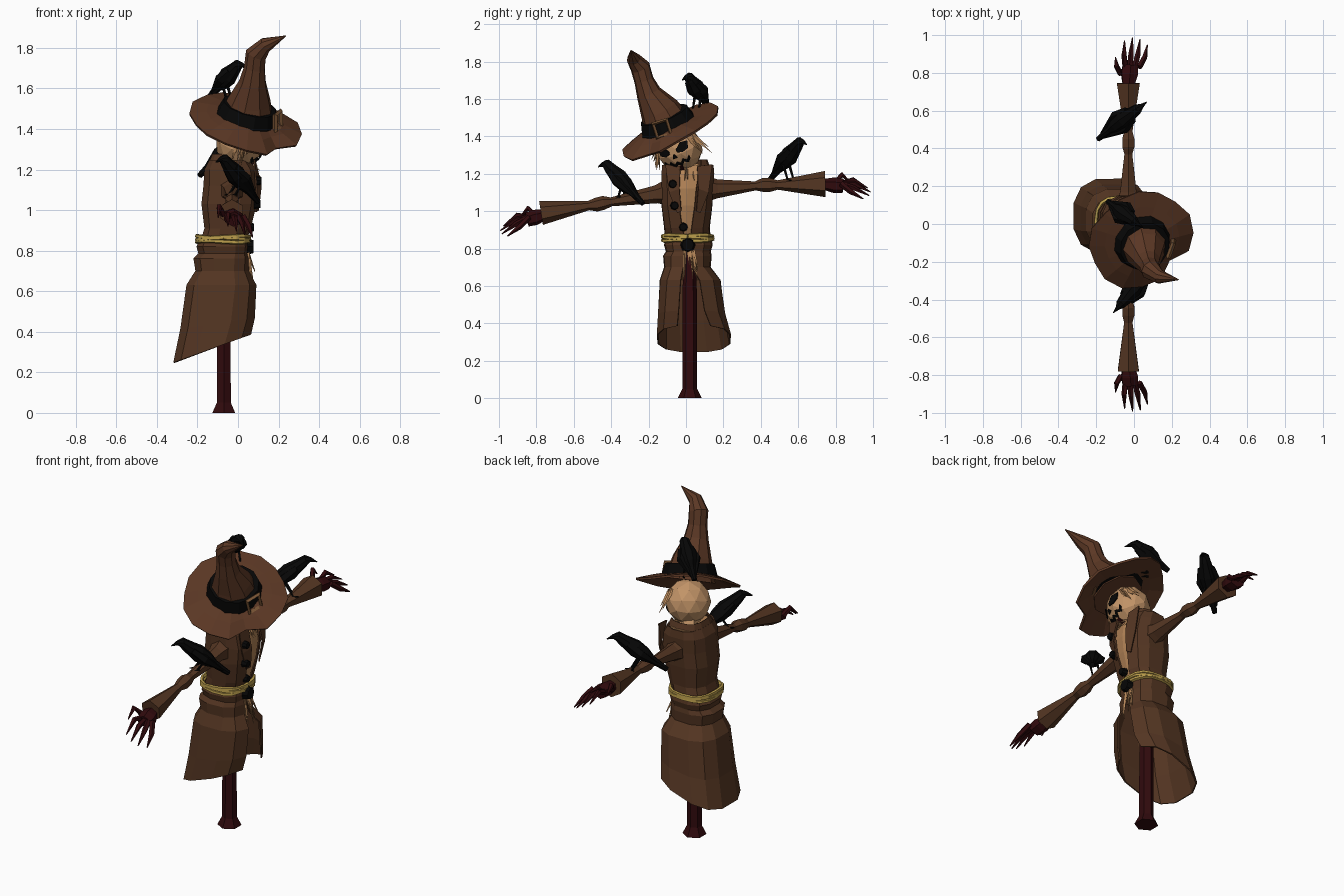
import bpy, bmesh, math, random
from mathutils import Vector, Matrix

random.seed(4)
if "Cube" in bpy.data.objects:
    bpy.data.objects.remove(bpy.data.objects["Cube"])


def material(name, r, g, b):
    m = bpy.data.materials.new(name)
    m.use_nodes = True
    m.diffuse_color = (r, g, b, 1)
    bsdf = m.node_tree.nodes["Principled BSDF"]
    bsdf.inputs["Base Color"].default_value = (r, g, b, 1)
    bsdf.inputs["Roughness"].default_value = 0.9
    return m


BROWN = material("brown_cloth", 0.088, 0.036, 0.016)
HAT = material("hat_felt", 0.105, 0.039, 0.018)
BLACK = material("black", 0.002, 0.002, 0.002)
WOOD = material("dark_red_wood", 0.030, 0.003, 0.004)
SACK = material("sackcloth", 0.55, 0.30, 0.14)
STRAW = material("straw", 0.45, 0.23, 0.095)
ROPE = material("yellow_rope", 0.48, 0.33, 0.07)
BRASS = material("old_brass", 0.19, 0.09, 0.035)


def finish(name, bm, mat, thick=0):
    bmesh.ops.recalc_face_normals(bm, faces=bm.faces)
    me = bpy.data.meshes.new(name)
    bm.to_mesh(me)
    bm.free()
    me.materials.append(mat)
    ob = bpy.data.objects.new(name, me)
    bpy.context.collection.objects.link(ob)
    if thick:
        mod = ob.modifiers.new("thickness", "SOLIDIFY")
        mod.thickness = thick
        mod.offset = 0
    return ob


def loft(name, rings, mat, closed=True, caps=True, thick=0):
    bm = bmesh.new()
    vs = [[bm.verts.new(p) for p in ring] for ring in rings]
    n = len(vs[0])
    for a, b in zip(vs, vs[1:]):
        for i in range(n if closed else n - 1):
            j = (i + 1) % n
            bm.faces.new((a[i], a[j], b[j], b[i]))
    if caps:
        bm.faces.new(vs[0])
        bm.faces.new(vs[-1])
    return finish(name, bm, mat, thick)


def tube(name, pts, radii, mat, n=6, caps=True, flat=1):
    """Loft of round sections along a path."""
    pts = [Vector(p) for p in pts]
    rings, q, prev = [], None, None
    for i, p in enumerate(pts):
        t = (pts[min(i + 1, len(pts) - 1)] - pts[max(i - 1, 0)]).normalized()
        q = Vector((0, 0, 1)).rotation_difference(t) if q is None else prev.rotation_difference(t) @ q
        prev = t
        angles = [2 * math.pi * (k + 0.5) / n for k in range(n)]
        rings.append([p + q @ Vector((math.cos(a) * flat, math.sin(a), 0)) * radii[i] for a in angles])
    return loft(name, rings, mat, caps=caps)


def oval(z, x0, x1, y0, y1, gap=0, inset=0, tilt=0, n=12):
    """Rounded box section, open at the front by a gap in degrees."""
    g, ring = math.radians(gap), []
    for i in range(n):
        a = g + (2 * math.pi - 2 * g) * i / ((n - 1) if gap else n)
        c, s = math.cos(a), math.sin(a)
        c, s = math.copysign(abs(c) ** 0.75, c), math.copysign(abs(s) ** 0.75, s)
        x = (x0 + x1) / 2 + ((x1 - x0) / 2 - inset) * c
        y = (y0 + y1) / 2 + ((y1 - y0) / 2 - inset) * s
        ring.append(Vector((x, y, z + tilt * (x - x1))))
    return ring


def disc(name, loc, r, depth, mat):
    bm = bmesh.new()
    bmesh.ops.create_cone(bm, cap_ends=True, segments=8, radius1=r, radius2=r * 0.75, depth=depth,
                          matrix=Matrix.Translation(loc) @ Matrix.Rotation(math.pi / 2, 4, "Y"))
    return finish(name, bm, mat)


def strand(name, start, end, r=0.007):
    tube(name, [start, end], [r, 0.001], STRAW, n=3)


# Post
tube("post", [(-.07, .02, 0), (-.07, .02, .05), (-.07, .02, .9)], [.065, .04, .036], WOOD)

# Coat skirt, open at the front with a long back hem
skirt = [oval(.87, -.18, .04, -.10, .13, 2), oval(.82, -.205, .05, -.115, .14, 2),
         oval(.785, -.195, .045, -.105, .13, 2), oval(.76, -.22, .05, -.12, .135, 3),
         oval(.70, -.21, .05, -.115, .13, 6), oval(.63, -.255, .09, -.14, .185, 12),
         oval(.47, -.285, .085, -.15, .21, 16, tilt=.15), oval(.39, -.32, .07, -.155, .24, 20, tilt=.37)]
loft("coat_skirt", skirt, BROWN, closed=False, caps=False, thick=.008)

# Torso of the coat over a straw-filled shirt
body = [(.86, -.18, .04, -.11, .13, 4), (.91, -.165, .06, -.115, .125, 7),
        (1.03, -.18, .09, -.13, .14, 12), (1.12, -.17, .10, -.13, .145, 14),
        (1.2, -.165, .09, -.13, .15, 18), (1.245, -.14, .06, -.125, .145, 22)]
loft("coat_body", [oval(*b) for b in body], BROWN, closed=False, caps=False, thick=.008)
loft("shirt", [oval(*b[:5], inset=.012) for b in body], STRAW)
loft("collar", [oval(1.20, -.155, .085, -.125, .14, 28), oval(1.275, -.125, .05, -.09, .11, 38)],
     BROWN, closed=False, caps=False, thick=.008)
tube("neck", [(-.03, .01, 1.22), (-.01, -.02, 1.3)], [.06, .055], SACK)
for side, name in ((1, "left_lapel"), (-1, "right_lapel")):
    c = .015
    loft(name, [[(.085, c + side * .045, 1.24), (.08, c + side * .125, 1.25)],
                [(.113, c + side * .05, 1.12), (.09, c + side * .105, 1.1)],
                [(.10, c + side * .04, 1.0), (.085, c + side * .06, .99)]],
         BROWN, closed=False, caps=False, thick=.008)
for i, (x, y, z) in enumerate([(.1, -.07, 1.145), (.095, -.06, 1.03), (.065, -.015, .915)]):
    disc(f"button_{i}", (x, y, z), .025, .03, BLACK)

# Rope belt, knot and straw
for i, z in enumerate((.869, .858, .845)):
    ring = oval(z, -.202, .055, -.124, .142, n=16)
    for k, p in enumerate(ring):
        p.z += .004 * math.sin(k + 2 * i)
    tube(f"rope_{i}", ring + ring[:1], [.011, .011, .011, .009] * 4 + [.011], ROPE, n=5, caps=False)
disc("belt_knot", (.06, .01, .82), .042, .035, BLACK)
for i in range(14):
    y = random.uniform(-.02, .045)
    strand(f"waist_straw_{i}", (.05, y, .79), (.06 + random.uniform(0, .03), y * 1.6, random.uniform(.61, .72)), .009)

# Arms and clawed hands
arms = {"left": (1, [(.09, 1.12, .075), (.17, 1.12, .05), (.37, 1.135, .024), (.41, 1.14, .037),
                     (.45, 1.14, .037), (.49, 1.14, .025), (.745, 1.145, .07)], (.72, 1.145), (.84, 1.135)),
        "right": (-1, [(.09, 1.1, .075), (.16, 1.09, .048), (.40, 1.05, .024), (.44, 1.045, .037),
                       (.48, 1.035, .037), (.52, 1.03, .025), (.775, .99, .064)], (.74, .985), (.85, .955))}
for name, (s, path, wrist, palm) in arms.items():
    tube(f"{name}_sleeve", [(-.03, s * y, z) for y, z, r in path], [p[2] for p in path], BROWN)
    w, p = Vector((-.03, s * wrist[0], wrist[1])), Vector((-.02, s * palm[0], palm[1]))
    tube(f"{name}_palm", [w, w.lerp(p, .6), p], [.026, .042, .038], WOOD, flat=1.2)
    out = (p - w).normalized()
    for i in range(5):
        side = Vector(((i - 2) * .024, 0, 0))
        reach = (.55, .9, 1, .95, .75)[i]
        base = p + side - out * (.045 if i == 0 else .01) + Vector((0, 0, .01))
        joint = base + side * .5 + out * .07 * reach + Vector((0, 0, .05 - .022 * i))
        tip = base + side * .7 + out * .158 * reach + Vector((0, 0, .01 - .02 * i))
        tube(f"{name}_finger_{i}", [base, joint, tip], [.016, .015, .003], WOOD, n=5)

# Tilted frame shared by head and hat
up = Vector((.26, -.41, 1)).normalized()
fwd = Vector((.94, -.34, 0))
fwd = (fwd - up * fwd.dot(up)).normalized()
side = up.cross(fwd)
TILT = Matrix((fwd, side, up)).transposed().to_4x4()
HEAD = Matrix.Translation((.01, -.035, 1.335)) @ TILT
BRIM = Matrix.Translation((.04, -.09, 1.445)) @ TILT
RX, RY, RZ = .122, .125, .125

bm = bmesh.new()
bmesh.ops.create_icosphere(bm, subdivisions=2, radius=1, matrix=HEAD @ Matrix.Diagonal((RX, RY, RZ, 1)))
finish("head", bm, SACK)


def on_face(y, z):
    return HEAD @ Vector((RX * math.sqrt(max(0, 1 - (y / RY) ** 2 - (z / RZ) ** 2)) + .002, y, z))


def face_strip(name, upper, lower, mat):
    loft(name, [[on_face(*p) for p in upper], [on_face(*p) for p in lower]],
         mat, closed=False, caps=False, thick=.006)


# Painted face
for s, name in ((1, "left_eye"), (-1, "right_eye")):
    face_strip(name, [(s * .02, .03), (s * .05, .058), (s * .085, .05)],
               [(s * .022, .015), (s * .05, .005), (s * .08, .014)], BLACK)
face_strip("nose", [(-.004, .008), (.004, .008)], [(-.014, -.014), (.014, -.014)], BLACK)
zig = [(-.072 + .018 * i, -.036 - (.018 if i % 2 else 0) + abs(i - 4) * .003) for i in range(9)]
face_strip("mouth", zig, [(y, z - .017) for y, z in zig], BLACK)
face_strip("tongue", [(-.014, -.068), (.016, -.068)], [(-.007, -.1), (.009, -.1)], WOOD)

# Straw hair and neck straw
for i in range(18):
    a = random.choice((-1, 1)) * random.uniform(.9, 1.5)
    c, s = math.cos(a), math.sin(a)
    strand(f"hair_{i}", HEAD @ Vector((.1 * c, .1 * s, .06)),
           HEAD @ Vector((.14 * c, random.uniform(.135, .18) * s, random.uniform(-.07, .0))), .011)
for i in range(16):
    a = random.uniform(-1.3, 1.3)
    strand(f"neck_straw_{i}", (.03 * math.cos(a), .01 + .05 * math.sin(a), 1.25),
           (.01 + .1 * math.cos(a), .01 + .09 * math.sin(a), random.uniform(1.15, 1.22)), .01)

# Hat brim with a worn notch, drooping towards the front
edge = [.28, .285, .29, .275, .28, .285, .28, .27, .285, .28, .27, .285, .29, .28, .275, .22]
rings = []
for frac, h in ((.42, .02), (.7, .0), (1, -.025)):
    ring = []
    for k, r in enumerate(edge):
        a = 2 * math.pi * k / len(edge)
        r = .125 + (r - .125) * (frac - .42) / .58
        droop = (frac - .42) * .05 * math.cos(a - 2.1) + .01 * math.sin(3 * a) * frac
        ring.append(BRIM @ Vector((r * math.cos(a), r * math.sin(a), h + droop)))
    rings.append(ring)
loft("hat_brim", rings, HAT, caps=False, thick=.012)

# Bent crown, band and buckle
crown = [(.04, -.09, 1.43), (.058, -.142, 1.54), (.073, -.2, 1.63), (.082, -.225, 1.70),
         (.09, -.245, 1.77), (.135, -.28, 1.815), (.237, -.295, 1.86)]
tube("hat_crown", crown, [.142, .108, .068, .053, .054, .038, .002], HAT, n=9)
b0, b1 = BRIM @ Vector((0, 0, .01)), BRIM @ Vector((0, 0, .078))
tube("hat_band", [b0, b1], [.155, .135], BLACK, n=12)
bpy.ops.mesh.primitive_torus_add(major_segments=4, minor_segments=4, major_radius=.056, minor_radius=.013)
buckle = bpy.context.object
buckle.name = "hat_buckle"
buckle.data.materials.append(BRASS)
buckle.matrix_world = (BRIM @ Matrix.Translation((.153, .015, .046)) @ Matrix.Rotation(math.radians(75), 4, "Y")
                       @ Matrix.Rotation(math.pi / 4, 4, "Z"))


def crow(name, tail, head, feet):
    tail, head, feet = Vector(tail), Vector(head), Vector(feet)
    d = head - tail
    flat = Vector((d.x, d.y, 0)).normalized()
    across = Vector((-flat.y, flat.x, 0))
    at = (0, .3, .45, .65, .82, .93, 1)
    pts = [tail.lerp(head, t) for t in at]
    pts += [head + flat * .025, head + flat * .06 - Vector((0, 0, .014))]
    tube(f"{name}_body", pts, [.014, .022, .04, .048, .037, .031, .028, .013, .002], BLACK, n=8)
    for s in (-1, 1):
        off = across * s
        tube(f"{name}_wing_{s}", [tail.lerp(head, .8) + off * .025, tail.lerp(head, .55) + off * .04,
                                  tail.lerp(head, .12) + off * .016], [.022, .028, .004], BLACK, n=5)
        foot = feet + off * .02
        tube(f"{name}_leg_{s}", [tail.lerp(head, .5) + off * .02, foot], [.009, .005], BLACK, n=4)
        tube(f"{name}_toes_{s}", [foot - flat * .015, foot + flat * .03], [.006, .003], BLACK, n=4)


# Three perched crows
crow("right_arm_crow", (.1, -.23, 1.04), (-.07, -.425, 1.25), (-.03, -.35, 1.075))
crow("left_arm_crow", (-.19, .45, 1.17), (.02, .61, 1.37), (-.03, .56, 1.165))
crow("hat_crow", (-.14, .12, 1.56), (.0, .015, 1.715), (-.04, .05, 1.53))
